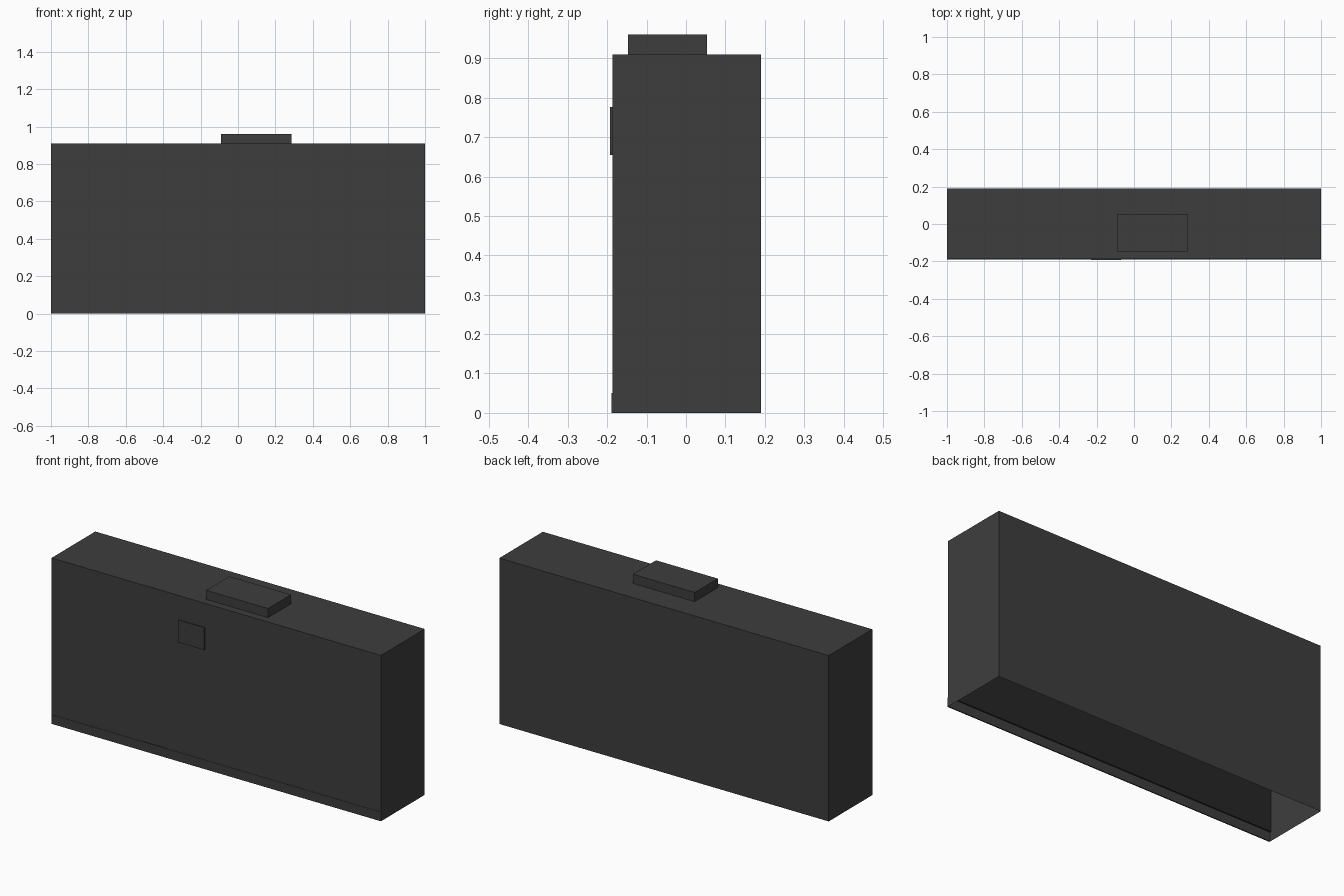
import bpy, bmesh

if "Cube" in bpy.data.objects:
    bpy.data.objects.remove(bpy.data.objects["Cube"])


def make_material(name, v):
    m = bpy.data.materials.new(name)
    m.diffuse_color = (v, v, v, 1)
    m.use_nodes = True
    m.node_tree.nodes["Principled BSDF"].inputs["Base Color"].default_value = m.diffuse_color
    return m


GREY = make_material("charcoal grey", 0.048)
DARK = make_material("dark backing grey", 0.019)


def box(name, x, y, z, mat=GREY, open_sides=()):
    """Box between (min, max) pairs; faces whose normal matches open_sides are removed."""
    bm = bmesh.new()
    bmesh.ops.create_cube(bm, size=1)
    for v in bm.verts:
        v.co = [lo + (c + 0.5) * (hi - lo) for c, (lo, hi) in zip(v.co, (x, y, z))]
    bm.normal_update()
    gone = [f for f in bm.faces
            if any(f.normal[a] * s > 0.9 for a, s in open_sides)]
    bmesh.ops.delete(bm, geom=gone, context='FACES')
    me = bpy.data.meshes.new(name)
    bm.to_mesh(me)
    bm.free()
    me.materials.append(mat)
    ob = bpy.data.objects.new(name, me)
    bpy.context.collection.objects.link(ob)
    return ob


TOP, FRONT, BACK, KICK = 0.91, -0.187, 0.191, 0.05

# Hollow cabinet shell, open at the front and underneath
box("cabinet_shell", (-1, 1), (FRONT, BACK), (0, TOP), GREY, ((1, -1), (2, -1)))

# Front panels: wide ones either side of a slightly recessed narrow strip
splits = [-1, -0.447, -0.30, 1]
names = ["left_panel", "middle_strip", "right_panel"]
for i, name in enumerate(names):
    inset = 0.003 if i == 1 else 0
    box(name, (splits[i], splits[i + 1]), (FRONT + inset, FRONT + 0.008), (KICK, TOP - 0.001))

# Dark sheet behind the panels, and the skirting board below them
box("panel_backing", (-0.999, 0.999), (FRONT + 0.008, FRONT + 0.011), (KICK, TOP - 0.002), DARK)
box("skirting_board", (-1, 1), (FRONT - 0.002, FRONT + 0.004), (0, KICK))

# Small plate on the front and low block on the top
box("front_plate", (-0.23, -0.07), (-0.193, FRONT), (0.655, 0.777))
box("top_block", (-0.09, 0.285), (-0.147, 0.053), (TOP, 0.96))
